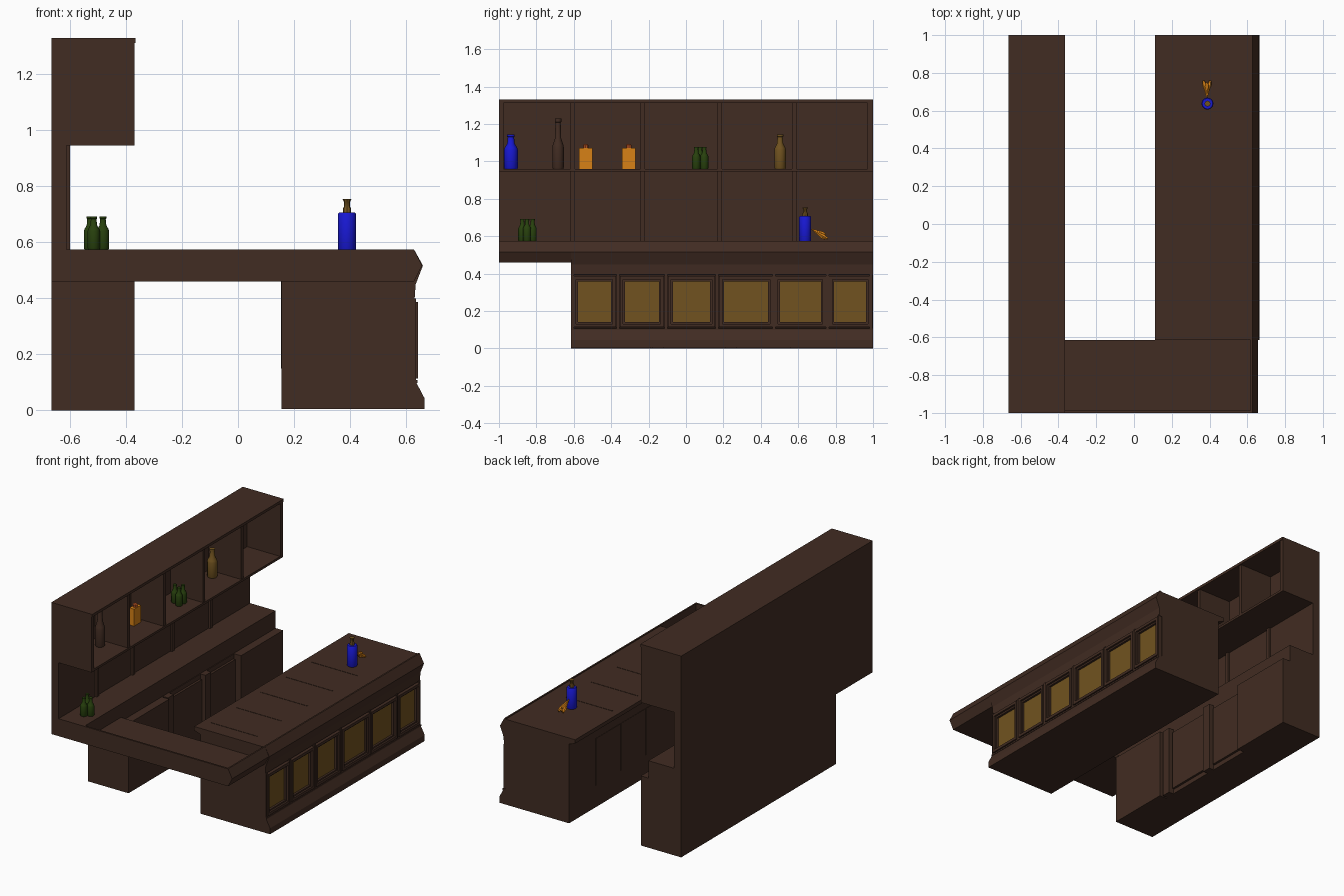
import bpy, bmesh, math
from mathutils import Vector

cube = bpy.data.objects.get("Cube")
if cube:
    bpy.data.objects.remove(cube)


def material(name, rgb):
    m = bpy.data.materials.new(name)
    m.use_nodes = True
    m.diffuse_color = (*rgb, 1)
    m.node_tree.nodes["Principled BSDF"].inputs["Base Color"].default_value = (*rgb, 1)
    return m


WOOD = material("dark wood", (0.053, 0.025, 0.016))
AMBER = material("amber", (0.165, 0.086, 0.014))
BLUE = material("blue glass", (0.009, 0.009, 0.65))
GREEN = material("green glass", (0.021, 0.053, 0.004))
ORANGE = material("orange", (0.68, 0.22, 0.008))
RED = material("red cap", (0.55, 0.1, 0.02))


def finish(name, bm, mat):
    bmesh.ops.recalc_face_normals(bm, faces=bm.faces)
    mesh = bpy.data.meshes.new(name)
    bm.to_mesh(mesh)
    bm.free()
    mesh.materials.append(mat)
    ob = bpy.data.objects.new(name, mesh)
    bpy.context.collection.objects.link(ob)
    return ob


def box(name, x, y, z, mat=WOOD):
    bm = bmesh.new()
    bmesh.ops.create_cube(bm, size=1)
    for v in bm.verts:
        v.co = [lo + (c + 0.5) * (hi - lo) for c, (lo, hi) in zip(v.co, (x, y, z))]
    return finish(name, bm, mat)


def extrude_y(name, profile, y0, y1):
    bm = bmesh.new()
    face = bm.faces.new([bm.verts.new((x, y0, z)) for x, z in profile])
    ext = bmesh.ops.extrude_face_region(bm, geom=[face])["geom"]
    bmesh.ops.translate(bm, vec=(0, y1 - y0, 0),
                        verts=[g for g in ext if isinstance(g, bmesh.types.BMVert)])
    return finish(name, bm, WOOD)


def lathe(name, profile, at, mat, sides=12):
    bm = bmesh.new()
    rings = [[bm.verts.new(Vector(at) + Vector((r * math.cos(a), r * math.sin(a), z)))
              for a in (2 * math.pi * i / sides for i in range(sides))] for r, z in profile]
    for low, high in zip(rings, rings[1:]):
        for i in range(sides):
            j = (i + 1) % sides
            bm.faces.new((low[i], low[j], high[j], high[i]))
    bm.faces.new(rings[0])
    bm.faces.new(rings[-1])
    ob = finish(name, bm, mat)
    bpy.ops.object.select_all(action="DESELECT")
    bpy.context.view_layer.objects.active = ob
    ob.select_set(True)
    bpy.ops.object.shade_smooth_by_angle(angle=math.radians(40))
    return ob


def bottle(name, at, r, h, mat, shoulder=0.55):
    lathe(name, [(r * 0.9, 0), (r, h * 0.03), (r, h * shoulder), (r * 0.9, h * (shoulder + 0.06)),
                 (r * 0.55, h * (shoulder + 0.18)), (r * 0.45, h * 0.92),
                 (r * 0.55, h * 0.93), (r * 0.55, h)], at, mat)


def frame(name, x, y, z, w):
    """Four rails around an opening facing along x."""
    box(name + "_bottom", x, y, (z[0], z[0] + w))
    box(name + "_top", x, y, (z[1] - w, z[1]))
    box(name + "_near", x, (y[0], y[0] + w), z)
    box(name + "_far", x, (y[1] - w, y[1]), z)


# Back wall and counter, open below at the front end
BACK, CORNER, TOP, UNDER = -0.665, -0.615, 0.575, 0.46
box("back_wall", (BACK, -0.612), (-1, 1), (UNDER, 1.33))
box("back_counter", (BACK, -0.425), (-1, 1), (UNDER, TOP))

# Upper shelf unit
box("shelf_top", (BACK, -0.37), (-1, 1), (1.312, 1.33))
box("shelf_top_lip", (-0.38, -0.366), (-1, 1), (1.312, 1.33))
box("shelf_board", (BACK, -0.37), (-1, 1), (0.945, 0.96))
box("shelf_end_front", (BACK, -0.37), (-1, -0.977), (0.945, 1.33))
box("shelf_end_back", (BACK, -0.37), (0.97, 1), (0.945, 1.33))
for i, y in enumerate((-0.605, -0.23, 0.18, 0.58)):
    box(f"shelf_divider_{i}", (-0.62, -0.375), (y - 0.012, y + 0.012), (0.95, 1.32))
    box(f"wall_pilaster_{i}", (-0.62, -0.6), (y - 0.012, y + 0.012), (TOP, 0.95))

# Lower cabinet with two projecting blocks and recessed doors
box("lower_cabinet", (BACK, -0.42), (CORNER, 1), (0, UNDER))
box("lower_block_front", (-0.43, -0.37), (CORNER, -0.19), (0, UNDER))
box("lower_block_back", (-0.43, -0.37), (0.56, 1), (0, UNDER))
for i, y in enumerate((-0.15, 0.24)):
    box(f"lower_post_{i}", (-0.43, -0.385), (y - 0.03, y + 0.03), (0, UNDER))
for i, (a, b) in enumerate(((-0.11, 0.2), (0.28, 0.55))):
    box(f"lower_door_{i}", (-0.425, -0.405), (a, b), (0.03, 0.43))

# Front counter bridging the two sides: sunken top behind thin rims, pointed outer nose
SUNKEN = 0.487
extrude_y("front_counter", [(-0.43, UNDER), (0.628, UNDER), (0.657, 0.517), (0.628, TOP),
                            (0.618, TOP), (0.618, SUNKEN), (-0.43, SUNKEN)], -1, CORNER)
box("front_counter_rim", (-0.43, 0.625), (-1, -0.988), (UNDER, TOP))

# Main bar: body, flared plinth and pointed nose in one profile
SURFACE = 0.57
extrude_y("bar_body", [(0.155, 0.006), (0.665, 0.006), (0.665, 0.045), (0.636, 0.1), (0.612, 0.112),
                       (0.612, 0.392), (0.63, 0.395), (0.634, 0.45), (0.66, 0.517), (0.628, TOP),
                       (0.618, TOP), (0.618, SURFACE), (0.11, SURFACE), (0.11, 0.545), (0.155, 0.53)],
          CORNER, 1)
box("plinth_bead", (0.62, 0.64), (CORNER, 1), (0.098, 0.108))

# Bar front: framed amber panels with posts between them
windows = [(-0.583, -0.396), (-0.332, -0.14), (-0.075, 0.134), (0.198, 0.444), (0.497, 0.727), (0.786, 0.968)]
for i, (a, b) in enumerate(windows):
    frame(f"bar_frame_{i}", (0.6, 0.642), (a - 0.022, b + 0.022), (0.114, 0.388), 0.018)
    frame(f"bar_inner_frame_{i}", (0.6, 0.63), (a - 0.008, b + 0.008), (0.128, 0.372), 0.013)
    box(f"amber_panel_{i}", (0.61, 0.616), (a, b), (0.138, 0.362), AMBER)
edges = [(-0.637, -0.637)] + windows + [(1.01, 1.01)]
for i, (left, right) in enumerate(zip(edges, edges[1:])):
    y = min(max((left[1] + right[0]) / 2, CORNER + 0.008), 0.992)
    box(f"bar_post_{i}", (0.6, 0.636), (y - 0.008, y + 0.008), (0.1, 0.4))

# Inner side of the bar: thin door plates, and seams on its top
for i in range(5):
    y = CORNER + 0.04 + i * 0.262
    box(f"bar_inner_door_{i}", (0.153, 0.157), (y, y + 0.25), (0.15, 0.46))
    box(f"bar_top_seam_{i}", (0.16, 0.5), (y + 0.06, y + 0.066), (SURFACE - 0.01, SURFACE + 0.002))

# Bottles and cartons on the shelf
SHELF = 0.96
bottle("blue_shelf_bottle", (-0.53, -0.936, SHELF), 0.037, 0.185, BLUE)
bottle("dark_shelf_bottle", (-0.53, -0.684, SHELF), 0.031, 0.27, WOOD, 0.42)
bottle("amber_shelf_bottle", (-0.54, 0.503, SHELF), 0.031, 0.185, AMBER)
for i, y in enumerate((-0.536, -0.306)):
    box(f"carton_{i}", (-0.555, -0.52), (y - 0.036, y + 0.036), (SHELF, SHELF + 0.112), ORANGE)
    lathe(f"carton_cap_{i}", [(0.015, 0), (0.015, 0.016), (0.009, 0.022)], (-0.537, y, SHELF + 0.111), RED, 8)
greens = [(-0.47, 0.055, SHELF), (-0.47, 0.098, SHELF), (-0.515, 0.076, SHELF),
          (-0.515, -0.875, TOP), (-0.482, -0.85, TOP), (-0.528, -0.82, TOP)]
for i, at in enumerate(greens):
    bottle(f"green_bottle_{i}", at, 0.022, 0.118, GREEN)

# Blue bottle with an amber stopper on the bar
spot = (0.389, 0.637, SURFACE)
lathe("bar_bottle", [(0.029, 0), (0.032, 0.005), (0.032, 0.132), (0.028, 0.137)], spot, BLUE)
lathe("bar_bottle_stopper", [(0.015, 0.13), (0.015, 0.15), (0.01, 0.16), (0.01, 0.173), (0.016, 0.185)],
      spot, AMBER, 8)

# Small sprig hanging down beside it
sprig = [("stem", -2.2, 0, 0.09), ("twig_left", -2.1, 0.2, 0.1),
         ("twig_right", -2.1, -0.2, 0.1), ("twig_upper", -1.95, 0, 0.08)]
for name, tilt, turn, length in sprig:
    ob = lathe("sprig_" + name, [(0.003, 0), (0.006, length * 0.4), (0.012, length * 0.75),
                                 (0.006, length)], (0, 0, 0), ORANGE, 6)
    ob.location = (0.386, 0.672, 0.638)
    ob.rotation_euler = (tilt, 0, turn)
